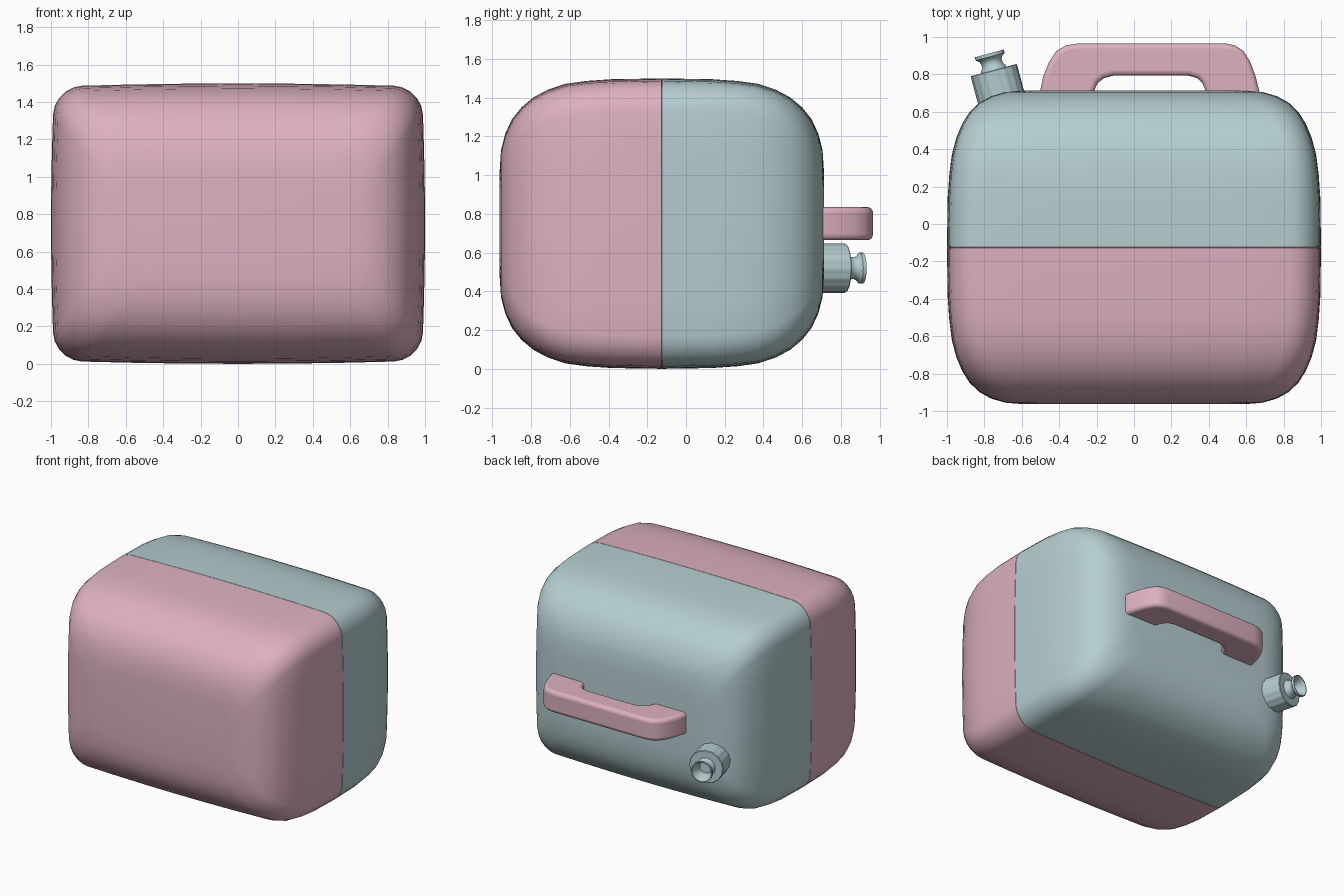
import bpy, bmesh, math
from mathutils import Matrix, Vector

if "Cube" in bpy.data.objects:
    bpy.data.objects.remove(bpy.data.objects["Cube"])


def material(name, rgb):
    m = bpy.data.materials.new(name)
    m.diffuse_color = (*rgb, 1)
    m.use_nodes = True
    m.node_tree.nodes["Principled BSDF"].inputs["Base Color"].default_value = m.diffuse_color
    return m


PINK = material("pink", (0.72, 0.44, 0.53))
TEAL = material("teal", (0.46, 0.61, 0.63))


def finish(bm, name, mat, smooth):
    bmesh.ops.recalc_face_normals(bm, faces=bm.faces)
    me = bpy.data.meshes.new(name)
    bm.to_mesh(me)
    bm.free()
    me.materials.append(mat)
    ob = bpy.data.objects.new(name, me)
    bpy.context.collection.objects.link(ob)
    bpy.ops.object.select_all(action='DESELECT')
    ob.select_set(True)
    bpy.context.view_layer.objects.active = ob
    bpy.ops.object.shade_smooth_by_angle(angle=math.radians(smooth))
    return ob


def loft(bm, rings, cap_start=False, cap_end=False):
    vs = [[bm.verts.new(p) for p in r] for r in rings]
    n = len(vs[0])
    for a, b in zip(vs, vs[1:]):
        for i in range(n):
            j = (i + 1) % n
            bm.faces.new((a[i], a[j], b[j], b[i]))
    if cap_start:
        bm.faces.new(vs[0])
    if cap_end:
        bm.faces.new(vs[-1])


# Body cross-section: rounded rectangle with slightly bulged sides
def section(y, hx, hz, r=0.15, bulge=0.018, arc=5, side=6):
    cx, cz = hx - bulge - r, hz - bulge - r
    corners = [(cx, cz, 0), (-cx, cz, 90), (-cx, -cz, 180), (cx, -cz, 270)]
    flat = []
    for k, (x, z, a0) in enumerate(corners):
        for i in range(arc + 1):
            a = math.radians(a0 + 90 * i / arc)
            flat.append((x + r * math.cos(a), z + r * math.sin(a)))
        nx, nz, na = corners[(k + 1) % 4]
        a = math.radians(na)
        end = (nx + r * math.cos(a), nz + r * math.sin(a))
        start = flat[-1]
        for i in range(1, side):
            t = i / side
            flat.append((start[0] + (end[0] - start[0]) * t,
                         start[1] + (end[1] - start[1]) * t))
    out = []
    for x, z in flat:
        fx, fz = x / hx, z / hz
        out.append((x + bulge * fx * (1 - fz * fz), y,
                    0.75 + z + bulge * fz * (1 - fx * fx)))
    return out


# Depth from the end, inset in x, inset in z
PROFILE = [(0, 0.40, 0.49), (0.008, 0.31, 0.37), (0.03, 0.235, 0.285),
           (0.065, 0.172, 0.21), (0.115, 0.12, 0.148), (0.175, 0.082, 0.098),
           (0.25, 0.05, 0.058), (0.34, 0.026, 0.028), (0.45, 0.012, 0.013),
           (0.58, 0.003, 0.004)]
SEAM = -0.125


def shell(name, end, sign, mat):
    stations = [(end - sign * e, 1 - ix, 0.75 - iz) for e, ix, iz in PROFILE]
    stations += [(SEAM + sign * 0.002, 1, 0.75), (SEAM, 0.997, 0.747)]
    bm = bmesh.new()
    loft(bm, [section(*s) for s in stations], cap_start=True)
    finish(bm, name, mat, 35)


shell("front_shell", -0.963, -1, PINK)
shell("back_shell", 0.713, 1, TEAL)

# Carrying handle: outline in x, y extruded along z
outline = [(-0.505, 0.66), (-0.50, 0.72), (-0.485, 0.79), (-0.455, 0.865),
           (-0.415, 0.925), (-0.365, 0.955), (-0.30, 0.965),
           (0.49, 0.965), (0.54, 0.955), (0.585, 0.925), (0.62, 0.87),
           (0.65, 0.79), (0.67, 0.71), (0.675, 0.66),
           (0.385, 0.66), (0.382, 0.715), (0.365, 0.755), (0.34, 0.78),
           (0.29, 0.793), (-0.11, 0.793), (-0.16, 0.78), (-0.195, 0.753),
           (-0.212, 0.715), (-0.215, 0.66)]
bm = bmesh.new()
loft(bm, [[(x, y, z) for x, y in outline] for z in (0.665, 0.835)], True, True)
handle = finish(bm, "handle", PINK, 40)
bev = handle.modifiers.new("rounding", 'BEVEL')
bev.width = 0.028
bev.segments = 4
bev.limit_method = 'ANGLE'
bev.angle_limit = math.radians(50)

# Tilted filler neck: local z is the neck axis
axis = Vector((-math.sin(math.radians(15)), math.cos(math.radians(15)), 0))
PLACE = (Matrix.Translation((-0.75, 0.823, 0.52))
         @ axis.to_track_quat('Z', 'Y').to_matrix().to_4x4())


def lathe(name, profile, n, mat, smooth, ridge=0.0):
    bm = bmesh.new()
    rings = []
    for r, z in profile:
        ring = []
        for i in range(n):
            a = math.tau * i / n
            rr = r - (ridge if i // 2 % 2 else 0)
            ring.append(PLACE @ Vector((rr * math.cos(a), rr * math.sin(a), z)))
        rings.append(ring)
    loft(bm, rings, True, True)
    finish(bm, name, mat, smooth)


# Ridged collar
lathe("collar", [(0.128, -0.22), (0.128, -0.004), (0.124, 0.0)],
      64, TEAL, 25, ridge=0.003)

# Hollow pouring spout with flared lip
lathe("spout", [(0.072, -0.01), (0.068, 0.01), (0.058, 0.024), (0.056, 0.045),
                (0.064, 0.062), (0.080, 0.074), (0.080, 0.092), (0.074, 0.092),
                (0.064, 0.07), (0.050, 0.045), (0.046, 0.004)],
      32, TEAL, 50)
